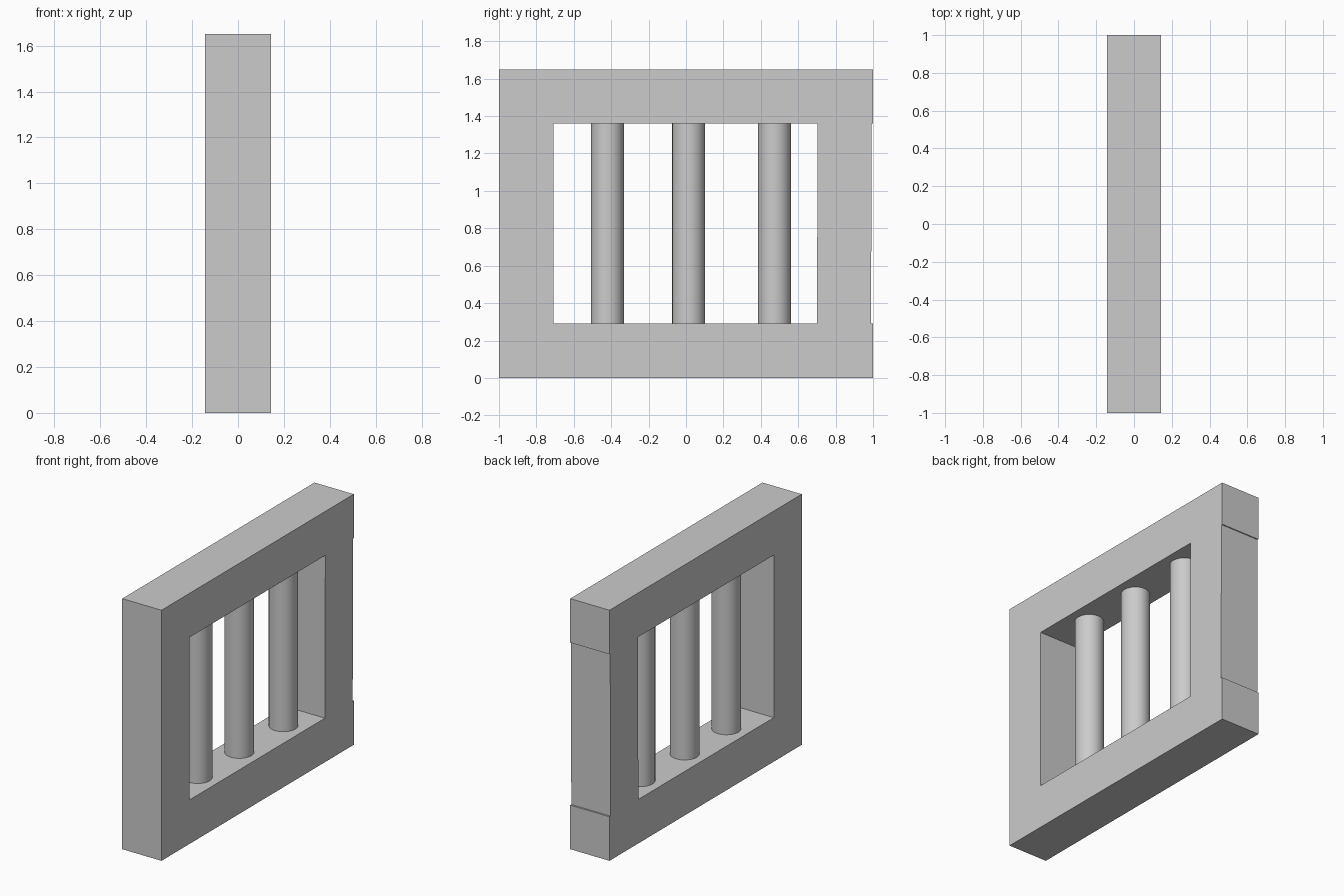
import bpy, bmesh

if "Cube" in bpy.data.objects:
    bpy.data.objects.remove(bpy.data.objects["Cube"])

D = 0.143            # half depth of the frame
Z0, Z1, H = 0.29, 1.36, 1.65


def prism(name, profile):
    """Extrude a (y, z) outline through the frame depth."""
    bm = bmesh.new()
    face = bm.faces.new([bm.verts.new((-D, y, z)) for y, z in profile])
    ext = bmesh.ops.extrude_face_region(bm, geom=[face])
    moved = [v for v in ext["geom"] if isinstance(v, bmesh.types.BMVert)]
    bmesh.ops.translate(bm, verts=moved, vec=(2 * D, 0, 0))
    bmesh.ops.recalc_face_normals(bm, faces=bm.faces)
    mesh = bpy.data.meshes.new(name)
    bm.to_mesh(mesh)
    bm.free()
    ob = bpy.data.objects.new(name, mesh)
    bpy.context.collection.objects.link(ob)


# Horizontal rails
for name, lo, hi in (("bottom_rail", 0, Z0), ("top_rail", Z1, H)):
    prism(name, [(-1, lo), (1, lo), (1, hi), (-1, hi)])

# Side posts; the second is slightly inset and leaning
prism("left_post", [(-1, Z0), (-0.709, Z0), (-0.709, Z1), (-1, Z1)])
prism("right_post", [(0.70, Z0), (0.989, Z0), (0.993, Z1), (0.704, Z1)])

# Round window bars
for i, y in enumerate((-0.42, 0.014, 0.473)):
    bpy.ops.mesh.primitive_cylinder_add(vertices=32, radius=0.088, depth=Z1 - Z0,
                                        location=(0, y, (Z0 + Z1) / 2))
    bpy.context.object.name = f"bar_{i + 1}"
    bpy.ops.object.shade_smooth_by_angle()
